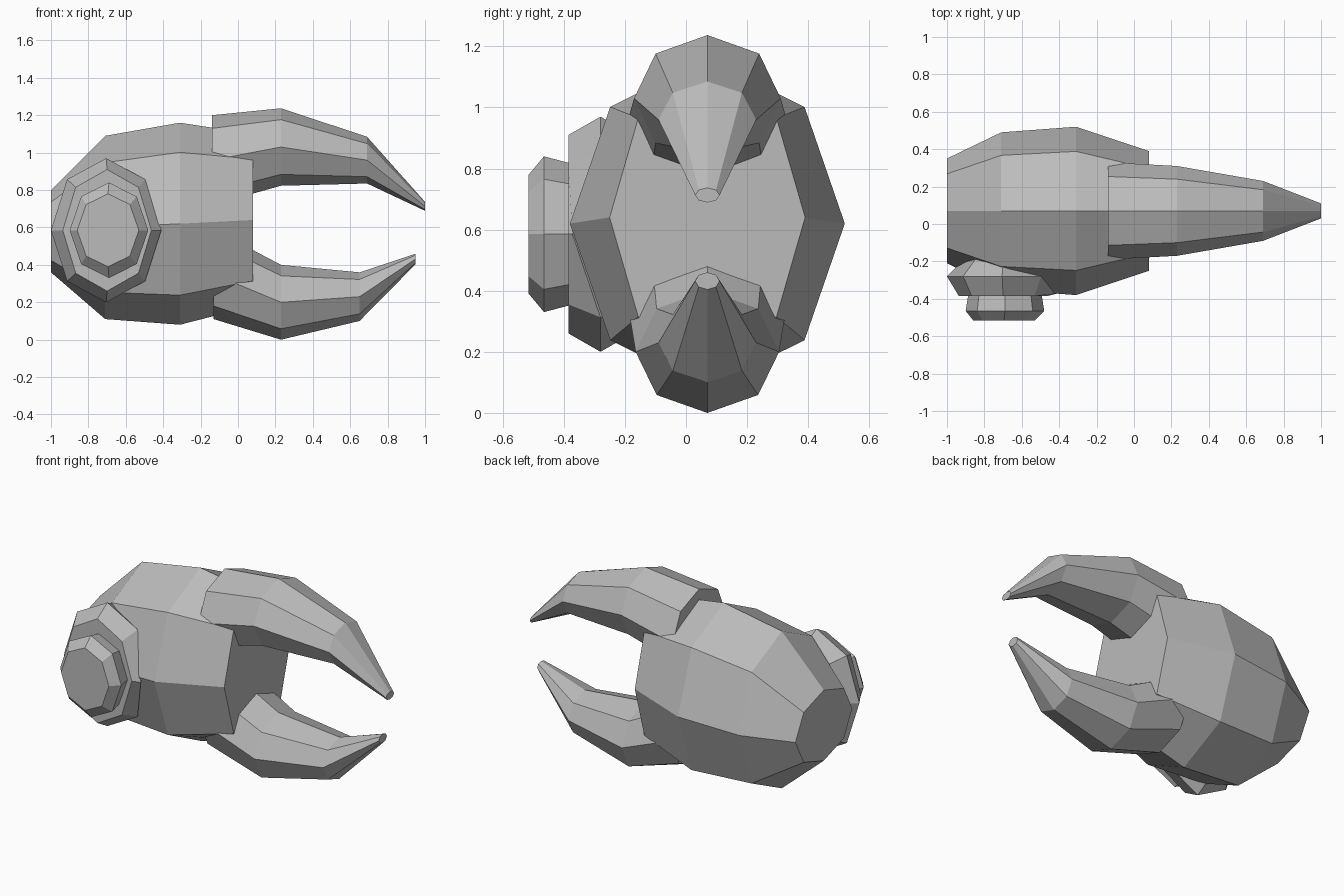
import bpy, bmesh, math
from mathutils import Vector

if "Cube" in bpy.data.objects:
    bpy.data.objects.remove(bpy.data.objects["Cube"])

grey = bpy.data.materials.new("plain grey")
grey.diffuse_color = (0.5, 0.5, 0.5, 1)
grey.use_nodes = True
grey.node_tree.nodes["Principled BSDF"].inputs["Base Color"].default_value = grey.diffuse_color
SIDES = 8


def loft(name, rings, point):
    """Capped octagonal loft; point(ring, c, s) places each ring corner."""
    bm = bmesh.new()
    loops = []
    for r in rings:
        loop = []
        for i in range(SIDES):
            a = math.tau * i / SIDES
            loop.append(bm.verts.new(point(r, math.cos(a), math.sin(a))))
        loops.append(loop)
    for a, b in zip(loops, loops[1:]):
        for i in range(SIDES):
            j = (i + 1) % SIDES
            bm.faces.new((a[i], a[j], b[j], b[i]))
    bm.faces.new(loops[0])
    bm.faces.new(loops[-1])
    bmesh.ops.recalc_face_normals(bm, faces=bm.faces)
    me = bpy.data.meshes.new(name)
    bm.to_mesh(me)
    bm.free()
    me.materials.append(grey)
    ob = bpy.data.objects.new(name, me)
    bpy.context.collection.objects.link(ob)
    return ob


def along_x(r, c, s):
    x, z, ry, rz = r
    return Vector((x, 0.07 + ry * c, z + rz * s))


def along_y(r, c, s):
    y, x, rx, rz = r
    return Vector((x + rx * c, y, 0.585 + rz * s))


# Main palm: (x, centre z, half width, half height)
loft("palm", [(-1.0, 0.58, 0.28, 0.22), (-0.71, 0.60, 0.42, 0.49),
              (-0.31, 0.62, 0.45, 0.54), (0.08, 0.64, 0.32, 0.46)], along_x)

# Upper and lower pincers
loft("upper_pincer", [(-0.14, 0.96, 0.26, 0.24), (0.23, 1.03, 0.24, 0.207),
                      (0.69, 0.96, 0.16, 0.125), (1.0, 0.713, 0.04, 0.024)], along_x)
loft("lower_pincer", [(-0.13, 0.35, 0.26, 0.24), (0.23, 0.20, 0.235, 0.20),
                      (0.65, 0.23, 0.16, 0.13), (0.95, 0.432, 0.04, 0.028)], along_x)

# Joint on the front side: (y, centre x, half width, half height)
joint = loft("joint_disc", [(-0.15, -0.70, 0.17, 0.31), (-0.28, -0.705, 0.295, 0.385),
                            (-0.385, -0.70, 0.237, 0.325)], along_y)
# The inner corner of the disc rides up onto the palm surface
joint.data.vertices[SIDES].co.y = -0.372
loft("joint_stub", [(-0.37, -0.69, 0.195, 0.23), (-0.465, -0.69, 0.21, 0.255),
                    (-0.515, -0.695, 0.165, 0.195)], along_y)
